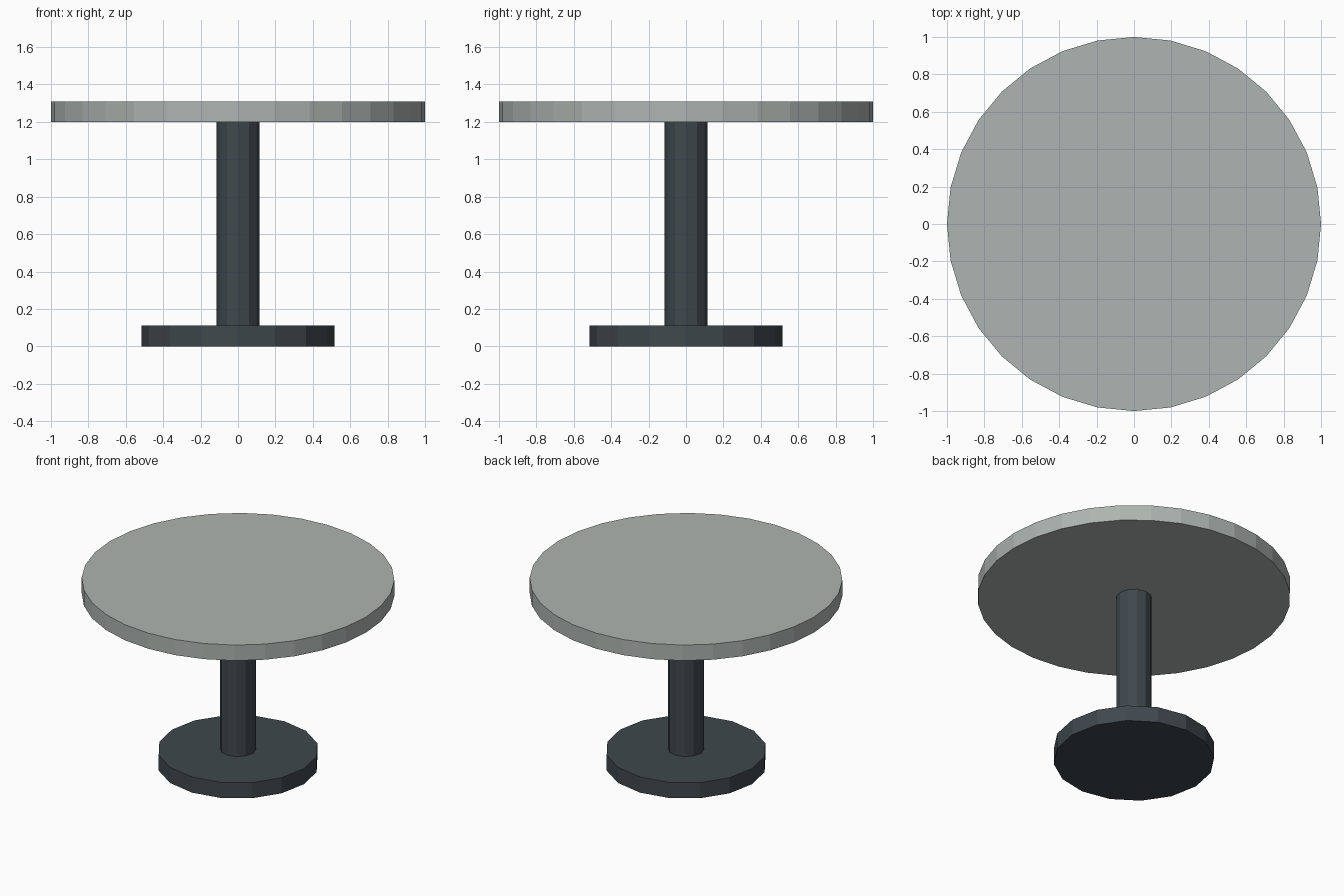
import bpy

cube = bpy.data.objects.get("Cube")
if cube:
    bpy.data.objects.remove(cube, do_unlink=True)


def make_material(name, rgb):
    mat = bpy.data.materials.new(name)
    mat.use_nodes = True
    colour = (*rgb, 1.0)
    mat.diffuse_color = colour
    mat.node_tree.nodes["Principled BSDF"].inputs["Base Color"].default_value = colour
    return mat


def disc(name, sides, radius, bottom, top, mat):
    """Flat-shaded upright cylinder between two heights."""
    bpy.ops.mesh.primitive_cylinder_add(
        vertices=sides, radius=radius, depth=top - bottom,
        location=(0, 0, (bottom + top) / 2))
    obj = bpy.context.object
    obj.name = name
    obj.data.materials.append(mat)
    return obj


light_grey = make_material("light grey", (0.42, 0.46, 0.44))
dark_slate = make_material("dark slate", (0.05, 0.065, 0.075))

# Foot, column and round top
disc("base", 16, 0.515, 0.0, 0.11, dark_slate)
disc("column", 12, 0.115, 0.11, 1.2, dark_slate)
disc("tabletop", 32, 1.0, 1.2, 1.31, light_grey)
